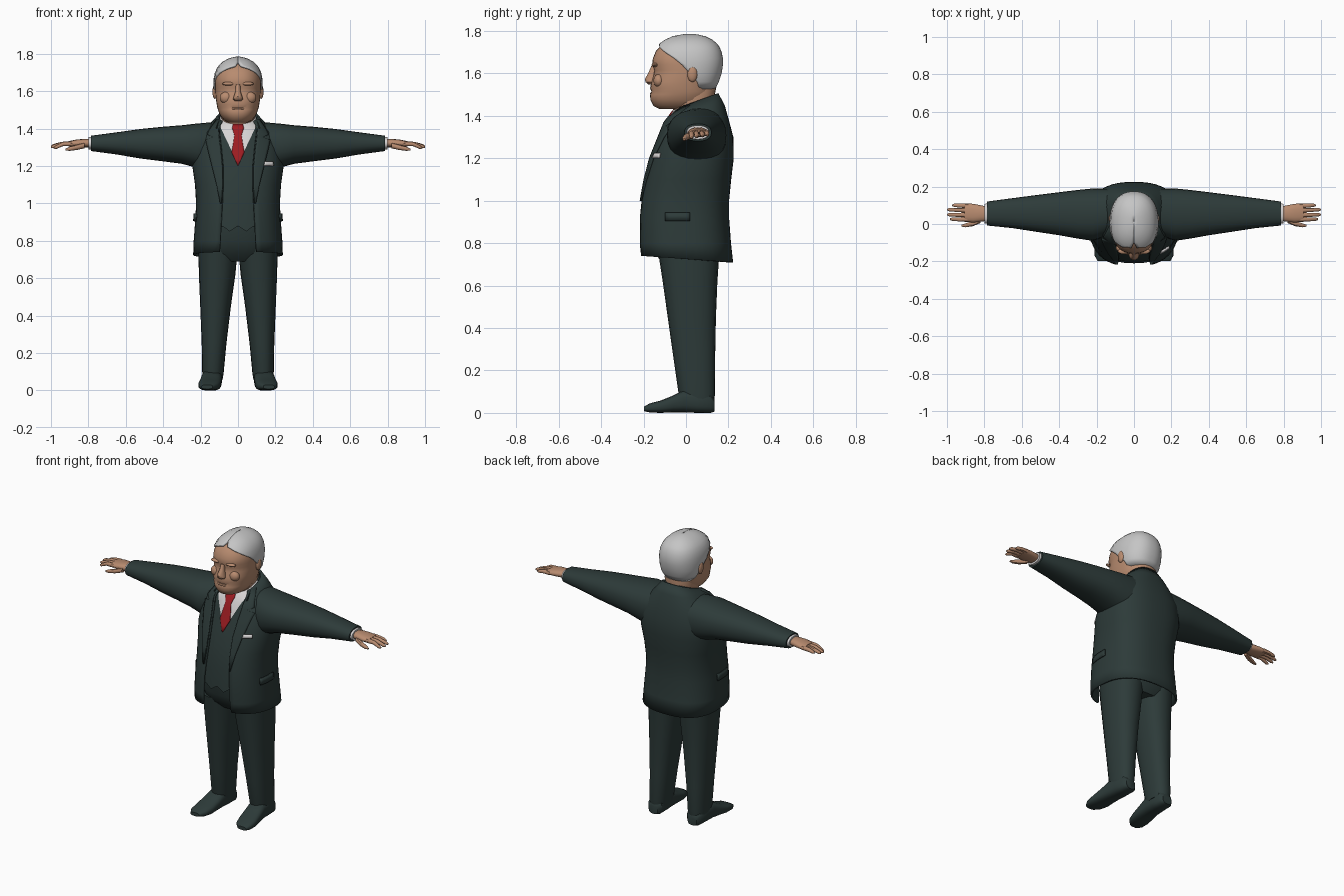
import bpy, bmesh, math
from mathutils import Vector
from mathutils.bvhtree import BVHTree


def material(name, rgb):
    m = bpy.data.materials.new(name)
    m.diffuse_color = (*rgb, 1)
    return m


SUIT = material("dark_green_suit", (0.026, 0.043, 0.041))
SKIN = material("skin", (0.48, 0.26, 0.16))
HAIR = material("silver_hair", (0.56, 0.56, 0.56))
SHIRT = material("white_shirt", (0.68, 0.66, 0.66))
TIE = material("red_tie", (0.34, 0.012, 0.016))


def make(name, bm, mats, thick=0, mirror=False):
    me = bpy.data.meshes.new(name)
    bm.to_mesh(me)
    bm.free()
    ob = bpy.data.objects.new(name, me)
    bpy.context.collection.objects.link(ob)
    for m in mats:
        me.materials.append(m)
    if thick:
        s = ob.modifiers.new("thickness", 'SOLIDIFY')
        s.thickness, s.offset = thick, -1
    if mirror:
        ob.modifiers.new("mirror", 'MIRROR')
    return ob


def loft_bm(rings, axis='z', seg=24, power=2.3, is_open=False):
    """Rings: (position, u0, u1, v0, v1, tilt, front gap in radians)."""
    bm, rows = bmesh.new(), []
    for r in rings:
        p, u0, u1, v0, v1, tilt, gap = (tuple(r) + (0, 0))[:7]
        row = []
        for i in range(seg + 1 if is_open else seg):
            a = -math.pi / 2 + gap + (2 * math.pi - 2 * gap) * i / seg
            c, s = math.cos(a), math.sin(a)
            u = (u0 + u1) / 2 + (u1 - u0) / 2 * math.copysign(abs(c) ** (2 / power), c)
            dv = (v1 - v0) / 2 * math.copysign(abs(s) ** (2 / power), s)
            v, q = (v0 + v1) / 2 + dv, p + tilt * dv
            row.append(bm.verts.new({'z': (u, v, q), 'x': (q, u, v), 'y': (u, q, v)}[axis]))
        rows.append(row)
    for a, b in zip(rows, rows[1:]):
        for i in range(seg):
            j = (i + 1) % len(a)
            bm.faces.new((a[i], a[j], b[j], b[i]))
    if not is_open:
        bm.faces.new(rows[0][::-1])
        bm.faces.new(rows[-1])
        bmesh.ops.recalc_face_normals(bm, faces=bm.faces)
    return bm


def loft(name, rings, mat, mirror=False, **kw):
    return make(name, loft_bm(rings, **kw), [mat], mirror=mirror)


def strip(name, rows, target, mat, lift=0.007, side=False, mirror=False, cols=6):
    """Thin plate laid on a surface. Rows run downward: (z, start, end)."""
    me = target.data
    tree = BVHTree.FromPolygons([v.co for v in me.vertices], [p.vertices[:] for p in me.polygons])
    out = Vector((1, 0, 0)) if side else Vector((0, -1, 0))
    bm, grid = bmesh.new(), []
    for z, a, b in rows:
        line = []
        for i in range(cols + 1):
            t = a + (b - a) * i / cols
            start = Vector((2, t, z)) if side else Vector((t, -2, z))
            hit = tree.ray_cast(start, -out)[0] or tree.find_nearest(start + out * -1.9)[0]
            line.append(bm.verts.new(hit + out * lift))
        grid.append(line)
    for p, q in zip(grid, grid[1:]):
        for i in range(cols):
            bm.faces.new((p[i], q[i], q[i + 1], p[i + 1]))
    return make(name, bm, [mat], 0.008, mirror)


def blob(name, pos, size, mat, mirror=True):
    bm = bmesh.new()
    bmesh.ops.create_uvsphere(bm, u_segments=14, v_segments=9, radius=1)
    for v in bm.verts:
        v.co = Vector(pos) + Vector(a * b for a, b in zip(v.co, size))
    return make(name, bm, [mat], mirror=mirror)


# Open-fronted jacket: z, half width, front, back, tilt, half width of opening
POWER = 2.5
coat = [(0.725, .240, -.222, .222, -.07, .100), (0.80, .237, -.227, .212, 0, .095),
        (0.92, .228, -.226, .203, 0, .090), (1.00, .224, -.217, .203, 0, .085),
        (1.10, .230, -.197, .213, 0, .080), (1.20, .244, -.170, .225, 0, .080),
        (1.30, .235, -.132, .223, 0, .090), (1.38, .198, -.105, .202, 0, .100),
        (1.435, .140, -.078, .182, .12, .098), (1.468, .103, -.062, .152, .36, .085)]
rings = [(z, -w, w, f, b, t, math.asin((g / w) ** (POWER / 2))) for z, w, f, b, t, g in coat]
jacket = make("jacket", loft_bm(rings, seg=44, power=POWER, is_open=True), [SUIT], 0.012)

# Waistcoat and shirt front, divided along the V neckline
inner = [(z, -w + .018, w - .018, f + .016, b - .018, t) for z, w, f, b, t, g in coat[2:]]
inner[0] = (0.88,) + inner[0][1:]
bm = loft_bm(inner, seg=44, power=POWER)
for v in bm.verts:  # pointed waistcoat hem
    if v.co.z < 0.89 and v.co.y < 0:
        v.co.z -= 0.03 * max(0, 1 - abs(abs(v.co.x) - 0.045) / 0.04)
for s in (1, -1):
    bmesh.ops.bisect_plane(bm, geom=bm.verts[:] + bm.edges[:] + bm.faces[:],
                           plane_co=(0, 0, 1.21), plane_no=(-2.1 * s, 0, 1))
for f in bm.faces:
    c = f.calc_center_median()
    f.material_index = int(c.y < 0.06 and c.z - 1.21 > 2.1 * abs(c.x))
vest = make("waistcoat_and_shirt", bm, [SUIT, SHIRT])

# Tie, lapels and pockets
strip("tie", [(1.425, -.026, .026), (1.405, -.031, .031), (1.365, -.019, .019), (1.32, -.026, .026),
              (1.275, -.034, .034), (1.24, -.018, .018), (1.205, -.002, .002)], vest, TIE)
strip("lapel", [(1.45, .092, .118), (1.40, .104, .150), (1.37, .103, .165), (1.355, .102, .135),
                (1.34, .100, .174), (1.30, .094, .165), (1.20, .084, .140), (1.10, .083, .115),
                (1.00, .088, .096)], jacket, SUIT, 0.010, mirror=True)
strip("pocket_square", [(1.225, .145, .188), (1.203, .140, .192)], jacket, SHIRT, 0.014)
strip("pocket_flap", [(.945, -.10, .02), (.905, -.10, .02)], jacket, SUIT, 0.011, side=True, mirror=True)

# Sleeves, cuffs
loft("sleeve", [(.13, -.06, .19, 1.17, 1.435), (.22, -.09, .19, 1.19, 1.427), (.30, -.078, .182, 1.212, 1.418),
                (.40, -.06, .17, 1.225, 1.41), (.52, -.042, .155, 1.24, 1.398), (.65, -.022, .138, 1.262, 1.38),
                (.785, -.008, .12, 1.28, 1.362)], SUIT, True, axis='x')
loft("shirt_cuff", [(.77, .002, .11, 1.288, 1.356), (.798, .004, .108, 1.289, 1.354)], SHIRT, True, axis='x')

# Hands: palm, four fingers, thumb
loft("palm", [(.78, .018, .092, 1.300, 1.345), (.82, .012, .100, 1.300, 1.345),
              (.86, .008, .108, 1.300, 1.342), (.905, .012, .110, 1.304, 1.333)], SKIN, True, axis='x', seg=16)
for i, (y0, y1, tip, z) in enumerate([(.024, .026, .985, 1.296), (.048, .050, 1.0, 1.300),
                                      (.073, .077, 1.0, 1.304), (.097, .100, .972, 1.308)]):
    ends = [(.885, y0, 1.319, .013), ((.885 + tip) / 2, (y0 + y1) / 2, 1.318, .0115),
            (tip - .012, y1, z + .004, .0095), (tip, y1, z + .001, .004)]
    loft("finger_%d" % (i + 1), [(x, y - r, y + r, c - r, c + r) for x, y, c, r in ends],
         SKIN, True, axis='x', seg=10)
loft("thumb", [(.82, .005, .04, 1.295, 1.325), (.86, -.012, .018, 1.286, 1.314),
               (.90, -.018, .004, 1.281, 1.303), (.922, -.014, -.004, 1.283, 1.293)], SKIN, True, axis='x', seg=10)

# Trousers
loft("trouser_hips", [(.69, -.17, .17, -.09, .13), (.73, -.205, .205, -.13, .157), (.80, -.212, .212, -.165, .17),
                      (.92, -.20, .20, -.17, .17)], SUIT, seg=32)
loft("trouser_leg", [(.055, .083, .187, -.025, .132), (.09, .077, .191, -.035, .137), (.25, .062, .194, -.058, .137),
                     (.45, .038, .202, -.086, .141), (.62, .014, .209, -.110, .148),
                     (.75, .002, .212, -.130, .157)], SUIT, True, seg=20)

# Shoes
loft("shoe", [(.134, .105, .168, .006, .065), (.115, .088, .184, 0, .09), (.05, .086, .190, 0, .105),
              (-.01, .086, .196, .003, .108), (-.06, .088, .204, .003, .082), (-.12, .093, .212, 0, .058),
              (-.17, .108, .210, .002, .045), (-.198, .135, .195, .008, .030)], SUIT, True, axis='y', power=2.8)

# Neck and head
loft("neck", [(1.40, -.08, .08, -.045, .12, .3), (1.487, -.094, .094, -.065, .142, .42),
              (1.54, -.09, .09, -.07, .13, .3)], SKIN)
face = [(1.432, .050, -.125, .06), (1.445, .076, -.152, .09), (1.475, .098, -.168, .11), (1.50, .107, -.169, .125),
        (1.514, .111, -.163, .128), (1.53, .114, -.169, .13), (1.56, .119, -.163, .14), (1.59, .121, -.154, .15),
        (1.615, .122, -.149, .155), (1.64, .123, -.160, .155), (1.67, .121, -.156, .155), (1.705, .113, -.142, .15),
        (1.74, .088, -.108, .125), (1.765, .05, -.06, .09)]
loft("head", [(z, -w, w, f, b) for z, w, f, b in face], SKIN, seg=32)
loft("nose", [(1.548, -.018, .018, -.178, -.14), (1.558, -.027, .027, -.190, -.14), (1.573, -.023, .023, -.194, -.14),
              (1.60, -.014, .014, -.178, -.13), (1.635, -.012, .012, -.163, -.13)], SKIN, seg=14)
blob("brow", (.050, -.146, 1.640), (.036, .016, .010), SKIN)
blob("cheek", (.062, -.128, 1.565), (.036, .026, .032), SKIN)
blob("ear", (.123, .030, 1.597), (.014, .024, .038), SKIN)
blob("lower_lip", (0, -.160, 1.505), (.034, .010, .006), SKIN, False)

# Swept-back hair, open around the face
hair = [(1.525, .100, -.10, .138, 108), (1.56, .121, -.12, .155, 102), (1.60, .129, -.15, .168, 92),
        (1.64, .132, -.165, .174, 84), (1.67, .130, -.164, .174, 72), (1.70, .124, -.156, .168, 52),
        (1.722, .114, -.143, .159, 30), (1.738, .103, -.128, .148, 6), (1.758, .082, -.100, .125, 0),
        (1.775, .050, -.062, .090, 0), (1.784, .018, -.015, .050, 0), (1.785, .001, .015, .02, 0)]
make("hair", loft_bm([(z, -w, w, f, b, 0, math.radians(g)) for z, w, f, b, g in hair],
                     seg=40, is_open=True), [HAIR], 0.010)

# Smooth shading with crisp edges
for ob in bpy.context.scene.objects:
    ob.select_set(True)
    bpy.context.view_layer.objects.active = ob
bpy.ops.object.shade_smooth_by_angle(angle=math.radians(40))
